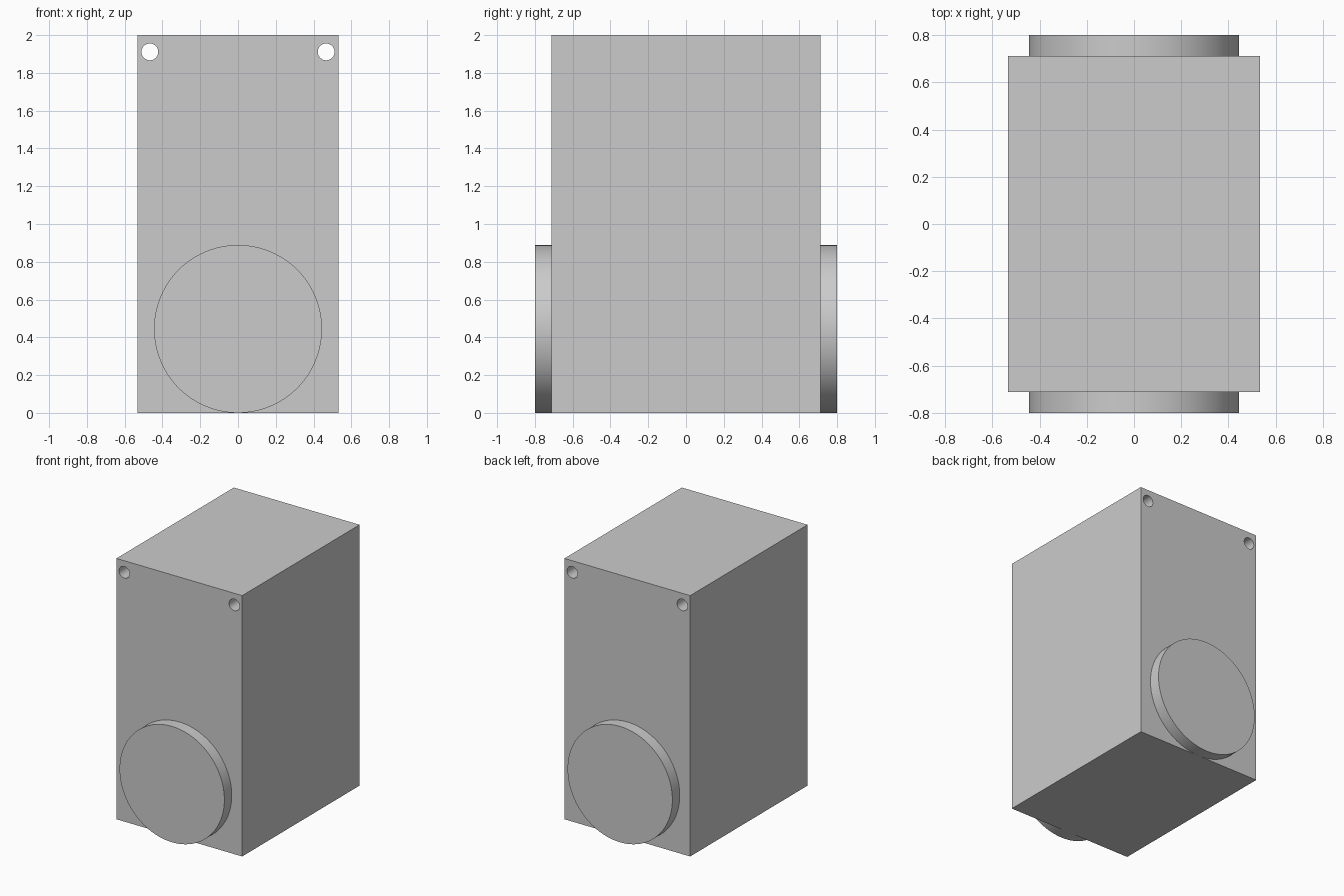
import bpy
import math

U = 2 / 45                      # design module: the block is 45 modules tall
HALF_W, HALF_D, HEIGHT = 12 * U, 16 * U, 45 * U

cube = bpy.data.objects.get("Cube")
if cube:
    bpy.data.objects.remove(cube, do_unlink=True)

grey = bpy.data.materials.new("light grey")
grey.use_nodes = True
colour = (0.6, 0.6, 0.6, 1)
grey.diffuse_color = colour
grey.node_tree.nodes["Principled BSDF"].inputs["Base Color"].default_value = colour


def cylinder_along_y(name, radius, length, location, sides):
    bpy.ops.mesh.primitive_cylinder_add(
        vertices=sides, radius=radius, depth=length,
        location=location, rotation=(math.pi / 2, 0, 0))
    obj = bpy.context.object
    obj.name = name
    obj.data.materials.append(grey)
    bpy.ops.object.shade_smooth_by_angle(angle=math.radians(30))
    return obj


# Main block
bpy.ops.mesh.primitive_cube_add(size=1, location=(0, 0, HEIGHT / 2))
body = bpy.context.object
body.name = "body"
body.scale = (2 * HALF_W, 2 * HALF_D, HEIGHT)
bpy.ops.object.transform_apply(location=False, rotation=False, scale=True)
body.data.materials.append(grey)

# Through holes near the two upper long edges
for side in (-1, 1):
    cutter = cylinder_along_y("hole_cutter", U, 3 * HALF_D,
                              (side * 10.5 * U, 0, 43 * U), 48)
    cutter.hide_render = True
    cut = body.modifiers.new("hole", "BOOLEAN")
    cut.operation = "DIFFERENCE"
    cut.solver = "EXACT"
    cut.object = cutter
    bpy.context.view_layer.objects.active = body
    bpy.ops.object.modifier_apply(modifier=cut.name)
    bpy.data.objects.remove(cutter, do_unlink=True)

bpy.ops.object.select_all(action="DESELECT")
body.select_set(True)
bpy.context.view_layer.objects.active = body
bpy.ops.object.shade_smooth_by_angle(angle=math.radians(30))

# Round bosses on the front and back, resting at the base
for name, side in (("front_disc", -1), ("back_disc", 1)):
    cylinder_along_y(name, 10 * U, 2 * U,
                     (0, side * (HALF_D + U), 10 * U), 96)
